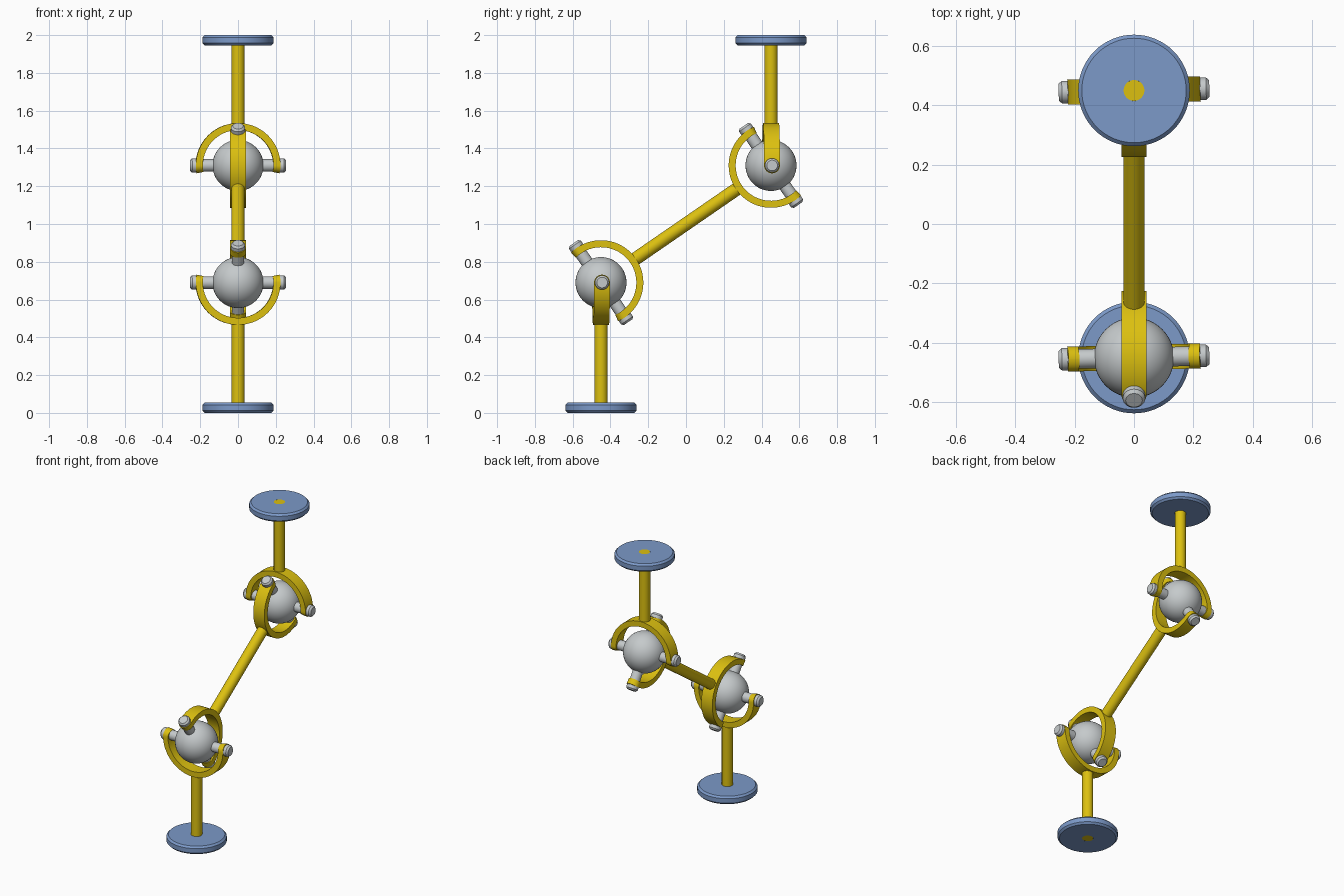
import bpy
import bmesh
from math import pi, sin, cos, sqrt, radians
from mathutils import Matrix, Vector

default = bpy.data.objects.get("Cube")
if default:
    bpy.data.objects.remove(default, do_unlink=True)


def material(name, rgb):
    m = bpy.data.materials.new(name)
    m.use_nodes = True
    m.diffuse_color = (*rgb, 1)
    m.node_tree.nodes["Principled BSDF"].inputs["Base Color"].default_value = (*rgb, 1)
    return m


YELLOW = material("yellow", (0.72, 0.53, 0.005))
GREY = material("light grey", (0.56, 0.59, 0.60))
BLUE = material("blue", (0.20, 0.32, 0.58))

LOWER = Vector((0, -0.45, 0.69))
UPPER = Vector((0, 0.45, 1.31))
RING_IN, RING_OUT, RING_HALF = 0.187, 0.224, 0.042
ROD_R, BALL_R, TOP = 0.035, 0.135, 2.0


def finish(bm, name, mat, matrix):
    bmesh.ops.recalc_face_normals(bm, faces=bm.faces)
    mesh = bpy.data.meshes.new(name)
    bm.to_mesh(mesh)
    bm.free()
    mesh.materials.append(mat)
    ob = bpy.data.objects.new(name, mesh)
    ob.matrix_world = matrix
    bpy.context.collection.objects.link(ob)
    bpy.ops.object.select_all(action="DESELECT")
    ob.select_set(True)
    bpy.context.view_layer.objects.active = ob
    bpy.ops.object.shade_smooth_by_angle(angle=radians(30))
    return ob


def lathe(name, profile, mat, matrix, steps=48):
    """Revolve (radius, height) points round the local z axis."""
    bm = bmesh.new()
    verts = [bm.verts.new((r, 0, z)) for r, z in profile]
    edges = [bm.edges.new(pair) for pair in zip(verts, verts[1:])]
    bmesh.ops.spin(bm, geom=verts + edges, cent=(0, 0, 0), axis=(0, 0, 1),
                   angle=2 * pi, steps=steps)
    bmesh.ops.remove_doubles(bm, verts=bm.verts, dist=1e-5)
    finish(bm, name, mat, matrix)


def rod(name, start, end):
    axis = end - start
    turn = axis.to_track_quat("Z", "Y").to_matrix().to_4x4()
    length = axis.length
    lathe(name, [(0, 0), (ROD_R, 0), (ROD_R, length), (0, length)], YELLOW,
          Matrix.Translation(start) @ turn, 32)


def yoke(name, frame):
    """Half ring below local z = 0, with rounded ends round the pin axis."""
    over = RING_HALF / RING_OUT
    ends = [over * sin(i / 8 * pi / 2) for i in range(1, 9)]
    angles = [-a for a in reversed(ends)] + [pi * i / 48 for i in range(49)] + [pi + a for a in ends]
    bm = bmesh.new()
    loops = []
    for a in angles:
        past = max(-a, a - pi, 0) * RING_OUT
        half = max(sqrt(max(RING_HALF ** 2 - past ** 2, 0)), 0.001)
        loops.append([bm.verts.new((r * cos(a), y, -r * sin(a)))
                      for r, y in ((RING_IN, -half), (RING_OUT, -half),
                                   (RING_OUT, half), (RING_IN, half))])
    for p, q in zip(loops, loops[1:]):
        for i in range(4):
            j = (i + 1) % 4
            bm.faces.new((p[i], p[j], q[j], q[i]))
    bm.faces.new(loops[0])
    bm.faces.new(loops[-1])
    finish(bm, name, YELLOW, frame)


def pins(name, frame):
    """Two opposite pins along local x, each with a chamfered cap."""
    profile = [(0, 0.1), (0.033, 0.1), (0.033, 0.223), (0.038, 0.223),
               (0.038, 0.243), (0.028, 0.254), (0, 0.254)]
    for side, sign in (("a", 1), ("b", -1)):
        lathe(f"{name}_{side}", profile, GREY,
              frame @ Matrix.Rotation(sign * pi / 2, 4, "Y"), 32)


def frame_at(centre, x_axis, z_axis):
    basis = Matrix((x_axis, z_axis.cross(x_axis), z_axis)).transposed()
    return Matrix.Translation(centre) @ basis.to_4x4()


along = (UPPER - LOWER).normalized()
across = Vector((0, -along.z, along.y))
up = Vector((0, 0, 1))
side_axis = Vector((cos(radians(1.4)), sin(radians(1.4)), 0))
GRIP = (RING_IN + RING_OUT) / 2

# Ball joints: ball, end yoke and slanted shaft yoke, each with its pins
for label, centre, sign in (("lower", LOWER, 1), ("upper", UPPER, -1)):
    bm = bmesh.new()
    bmesh.ops.create_uvsphere(bm, u_segments=48, v_segments=24, radius=BALL_R)
    finish(bm, f"{label}_ball", GREY, Matrix.Translation(centre))
    end_frame = frame_at(centre, side_axis, up * sign)
    shaft_frame = frame_at(centre, across, along * -sign)
    yoke(f"{label}_end_yoke", end_frame)
    pins(f"{label}_end_pin", end_frame)
    yoke(f"{label}_shaft_yoke", shaft_frame)
    pins(f"{label}_shaft_pin", shaft_frame)

    # End post and its round flange, the post showing flush in the middle
    outer = Vector((0, centre.y, 0 if sign > 0 else TOP))
    rod(f"{label}_post", outer, centre - up * sign * GRIP)
    disc = [(ROD_R, 0), (0.176, 0), (0.188, 0.012), (0.188, 0.043),
            (0.176, 0.055), (ROD_R, 0.055)]
    flip = Matrix.Rotation(0 if sign > 0 else pi, 4, "X")
    lathe(f"{label}_flange", disc, BLUE, Matrix.Translation(outer) @ flip, 64)

# Slanted shaft between the joints
rod("middle_shaft", LOWER + along * GRIP, UPPER - along * GRIP)
